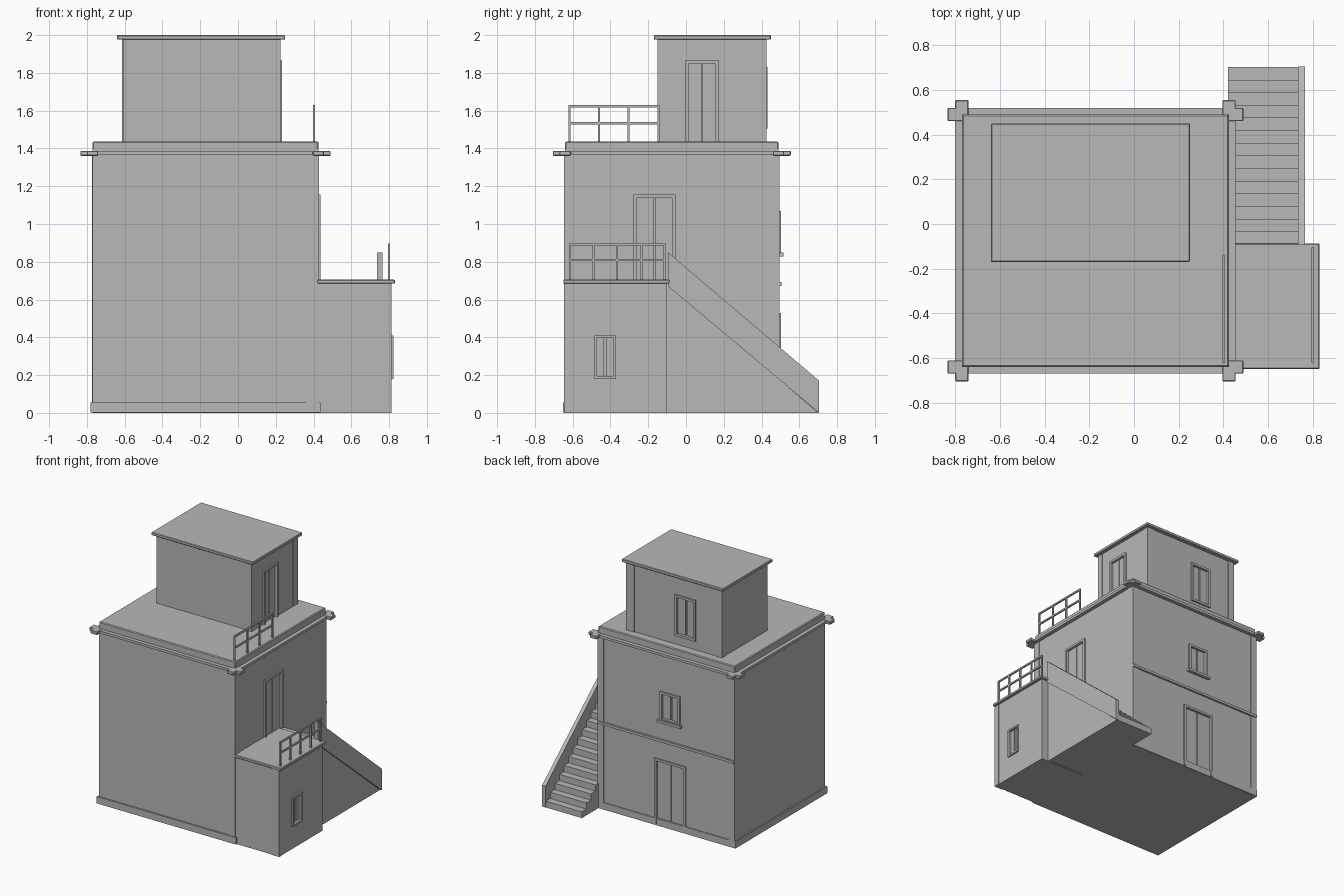
import bpy, bmesh
from math import radians

if "Cube" in bpy.data.objects:
    bpy.data.objects.remove(bpy.data.objects["Cube"])

# Dark grey plaster
plaster = bpy.data.materials.new("plaster")
plaster.diffuse_color = (0.48, 0.48, 0.48, 1)
plaster.use_nodes = True
plaster.node_tree.nodes["Principled BSDF"].inputs["Base Color"].default_value = plaster.diffuse_color


def mesh_object(name, bm):
    bmesh.ops.recalc_face_normals(bm, faces=bm.faces)
    me = bpy.data.meshes.new(name)
    bm.to_mesh(me)
    bm.free()
    me.materials.append(plaster)
    ob = bpy.data.objects.new(name, me)
    bpy.context.collection.objects.link(ob)
    return ob


def boxes(name, items, bevel=0):
    """One object made of boxes given as (x0, x1, y0, y1, z0, z1)."""
    bm = bmesh.new()
    for x0, x1, y0, y1, z0, z1 in items:
        vs = bmesh.ops.create_cube(bm, size=1)["verts"]
        for v in vs:
            v.co.x = x1 if v.co.x > 0 else x0
            v.co.y = y1 if v.co.y > 0 else y0
            v.co.z = z1 if v.co.z > 0 else z0
    ob = mesh_object(name, bm)
    if bevel:
        m = ob.modifiers.new("bevel", "BEVEL")
        m.width, m.segments = bevel, 1
    return ob


def extrude_yz(name, pts, x0, x1):
    """Extrude a side profile of (y, z) points along x."""
    bm = bmesh.new()
    face = bm.faces.new([bm.verts.new((x0, y, z)) for y, z in pts])
    res = bmesh.ops.extrude_face_region(bm, geom=[face])
    for g in res["geom"]:
        if isinstance(g, bmesh.types.BMVert):
            g.co.x = x1
    bm.faces.new([v for v in face.verts][::-1]) if not face.is_valid else None
    return mesh_object(name, bm)


def opening(name, block, axis, wall, u0, u1, z0, z1, door=False, t=0.018, sill=False):
    """Framed, recessed door or window in a wall facing +x or +y."""
    def b(a0, a1, d, c0, c1, back=-0.025):
        if axis == "x":
            return (wall + back, wall + d, a0, a1, c0, c1)
        return (a0, a1, wall + back, wall + d, c0, c1)
    mid, low = (u0 + u1) / 2, z0 if door else z0 + t
    # recess cut into the wall
    cut = boxes(name + "_cutter", [b(u0 + t / 2, u1 - t / 2, 0.05, low - (0 if door else t / 2), z1 - t / 2)])
    cut.hide_render = True
    cut.hide_viewport = True
    m = block.modifiers.new(name, "BOOLEAN")
    m.operation, m.solver, m.object = "DIFFERENCE", "EXACT", cut
    # surround
    frame = [b(u0, u0 + t, 0.012, z0, z1), b(u1 - t, u1, 0.012, z0, z1),
             b(u0 + t, u1 - t, 0.012, z1 - t, z1)]
    if not door:
        frame.append(b(u0 + t, u1 - t, 0.012, z0, z0 + t))
    if sill:
        frame.append(b(u0 - 0.015, u1 + 0.015, 0.026, z0 - 0.012, z0 + 0.008))
    boxes(name + "_frame", frame)
    # two leaves with a gap between them
    g = 0.003 if door else 0.006
    boxes(name + "_leaves", [b(u0 + t, mid - g, -0.008, low, z1 - t),
                             b(mid + g, u1 - t, -0.008, low, z1 - t)])


def railing(name, x, ys, z0, heights, r=0.006):
    bars = [(x - r, x + r, y - r, y + r, z0, heights[0]) for y in ys]
    bars += [(x - r, x + r, ys[0] - r, ys[-1] + r, h - 2 * r, h) for h in heights]
    boxes(name, bars)


# Main tower block
X0, X1, Y0, Y1 = -0.77, 0.425, -0.64, 0.49
main = boxes("main_block", [(X0, X1, Y0, Y1, 0, 1.40)])
boxes("plinth", [(X0 - 0.01, X1 + 0.013, Y0 - 0.012, Y1 + 0.006, 0.001, 0.055)])
boxes("corner_pilasters", [(0.36, X1 + 0.003, Y0 - 0.006, Y0 + 0.05, 0.055, 1.365),
                           (0.375, X1 + 0.003, Y1 - 0.05, Y1 + 0.006, 0.055, 1.365),
                           (X0 - 0.003, X0 + 0.05, Y1 - 0.05, Y1 + 0.006, 0.055, 1.365)])
boxes("floor_band", [(X0, X1, Y1 - 0.01, Y1 + 0.015, 0.672, 0.692)])

# Cornice with crossing corner ends, then the roof slab
e, o = 0.03, 0.065
boxes("cornice", [(X0 - e, X1 + e, Y0 - e, Y1 + e, 1.364, 1.384)])
ends = []
for cx, sx in ((X0, -1), (X1, 1)):
    for cy, sy in ((Y0, -1), (Y1, 1)):
        for a, c in ((o, e), (e, o)):
            xs = sorted((cx - sx * e, cx + sx * a))
            ys = sorted((cy - sy * e, cy + sy * c))
            ends.append((*xs, *ys, 1.361, 1.387))
boxes("cornice_ends", ends, 0.004)
boxes("roof_slab", [(X0, X1, Y0, Y1, 1.39, 1.437)], 0.006)

# Rooftop room
room = boxes("roof_room", [(-0.61, 0.222, -0.145, 0.42, 1.43, 1.98)])
boxes("roof_room_pilasters", [(0.157, 0.225, -0.151, -0.10, 1.437, 1.976),
                              (0.157, 0.225, 0.37, 0.426, 1.437, 1.976),
                              (-0.613, -0.56, 0.37, 0.426, 1.437, 1.976)])
boxes("roof_room_cap", [(-0.64, 0.25, -0.17, 0.45, 1.976, 2.0)], 0.004)

# Side annex with terrace
annex = boxes("annex", [(0.40, 0.81, -0.64, -0.10, 0, 0.69)])
boxes("annex_pilaster", [(0.745, 0.812, -0.646, -0.60, 0, 0.685)])
boxes("terrace_slab", [(0.42, 0.83, -0.649, -0.087, 0.684, 0.706)], 0.004)

# Staircase and its sloping side wall
n, ya, yb, top = 14, -0.09, 0.702, 0.69
run, rise = (yb - ya) / n, top / n
prof = [(ya, 0), (yb, 0)]
for i in range(n):
    prof += [(yb - i * run, (i + 1) * rise), (yb - (i + 1) * run, (i + 1) * rise)]
prof.pop()
prof.append((ya, top))
extrude_yz("stairs", prof, 0.42, 0.737)
extrude_yz("stair_skirt", [(-0.10, 0), (0.70, 0), (-0.10, 0.69)], 0.735, 0.752)
extrude_yz("stair_side_wall", [(-0.095, 0.67), (0.705, 0.0), (0.705, 0.17), (-0.095, 0.85)], 0.735, 0.765)

# Doors and windows
opening("terrace_door", main, "x", X1, -0.28, -0.055, 0.70, 1.155, door=True)
opening("roof_door", room, "x", 0.222, -0.006, 0.175, 1.437, 1.865, door=True)
opening("annex_window", annex, "x", 0.81, -0.485, -0.37, 0.18, 0.41, t=0.014)
opening("back_door", main, "y", Y1, -0.345, -0.07, 0.01, 0.53, door=True)
opening("back_window", main, "y", Y1, -0.295, -0.12, 0.84, 1.07, sill=True)
opening("roof_window", room, "y", 0.42, -0.38, -0.20, 1.505, 1.83)

# Railings
railing("terrace_railing", 0.80, (-0.614, -0.49, -0.365, -0.235, -0.112), 0.70, (0.897, 0.815))
railing("roof_railing", 0.402, (-0.617, -0.46, -0.305, -0.146), 1.43, (1.63, 1.54))
